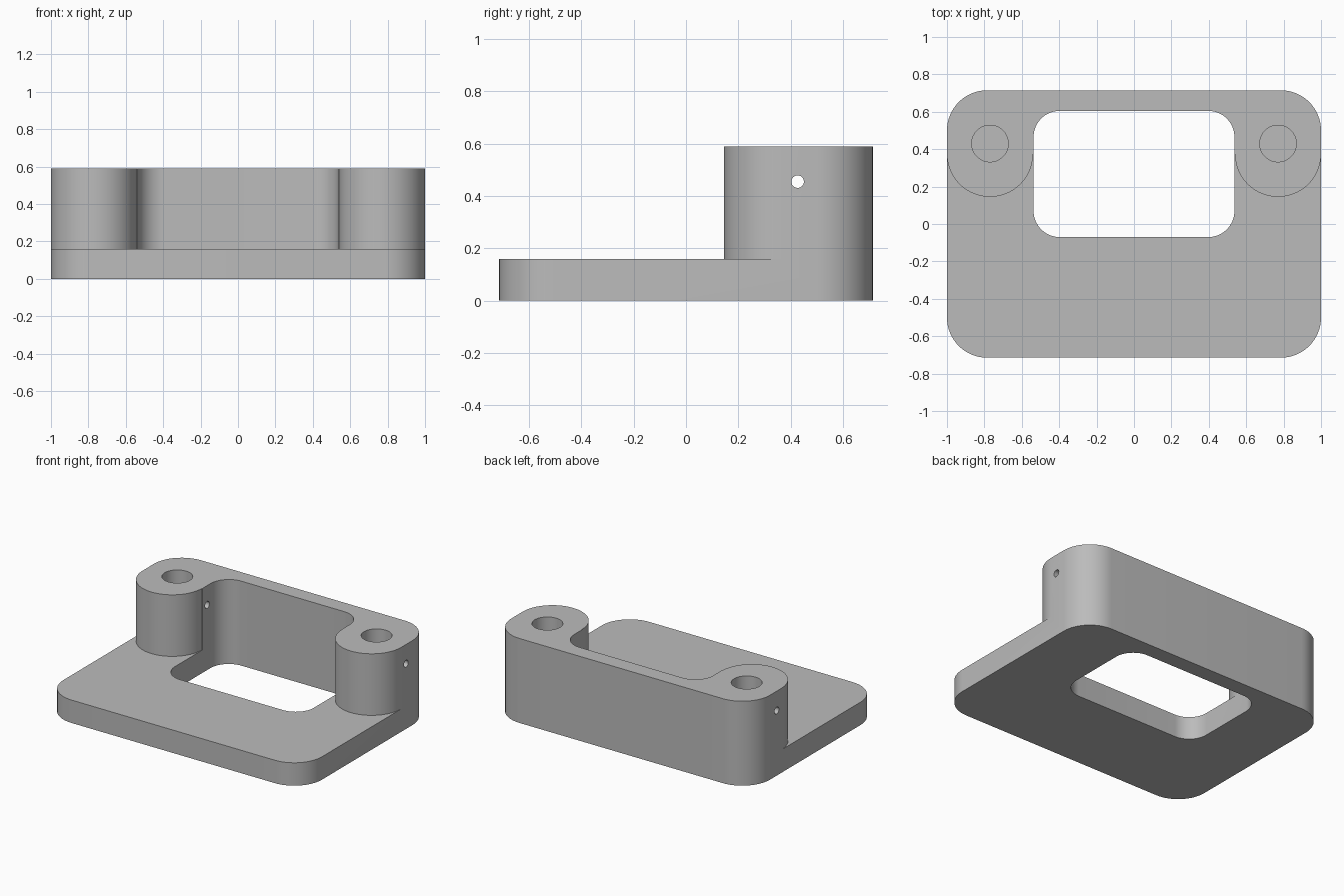
import bpy, bmesh
from math import sin, cos, pi, radians
from mathutils import Matrix

if "Cube" in bpy.data.objects:
    bpy.data.objects.remove(bpy.data.objects["Cube"])

WIDTH, DEPTH, HEIGHT, PLATE = 2.0, 1.43, 0.59, 0.16
POST_X, POST_Y, POST_R = 0.77, 0.375, 0.23
HOLE_Y = 0.43


def arc(cx, cy, r, start, end, steps=16):
    angles = [radians(start + (end - start) * i / steps) for i in range(steps + 1)]
    return [(cx + r * cos(a), cy + r * sin(a)) for a in angles]


def rounded_rect(x, y0, y1, r):
    return (arc(x - r, y1 - r, r, 0, 90) + arc(r - x, y1 - r, r, 90, 180)
            + arc(r - x, y0 + r, r, 180, 270) + arc(x - r, y0 + r, r, 270, 360))


def prism(name, outline, z0, z1, matrix=Matrix()):
    bm = bmesh.new()
    face = bm.faces.new([bm.verts.new((x, y, z0)) for x, y in outline])
    top = bmesh.ops.extrude_face_region(bm, geom=[face])["geom"]
    moved = [v for v in top if isinstance(v, bmesh.types.BMVert)]
    bmesh.ops.translate(bm, verts=moved, vec=(0, 0, z1 - z0))
    bmesh.ops.recalc_face_normals(bm, faces=bm.faces)
    bm.transform(matrix)
    mesh = bpy.data.meshes.new(name)
    bm.to_mesh(mesh)
    bm.free()
    obj = bpy.data.objects.new(name, mesh)
    bpy.context.collection.objects.link(obj)
    return obj


# Full-height block with rounded corners
bracket = prism("bracket", rounded_rect(WIDTH / 2, -DEPTH / 2, DEPTH / 2, 0.215), 0, HEIGHT)

# Window through the plate, also shaping the inside of the back wall
cutters = [prism("window_cutter", rounded_rect(0.537, -0.07, 0.605, 0.14), -0.2, 1)]

# Front relief that leaves the plate and the two round posts
relief = ([(-1.2, -1), (1.2, -1), (1.2, POST_Y)]
          + arc(POST_X, POST_Y, POST_R, 0, -180, 32)
          + arc(-POST_X, POST_Y, POST_R, 0, -180, 32)
          + [(-1.2, POST_Y)])
cutters.append(prism("relief_cutter", relief, PLATE, 1))

# Blind bolt holes in the posts
for side in (-1, 1):
    cutters.append(prism("bolt_hole_cutter",
                         arc(side * POST_X, HOLE_Y, 0.098, 0, 360, 40)[:-1], PLATE, 1))

# Cross pin hole through both posts
sideways = Matrix.Translation((0, HOLE_Y - 0.003, 0.455)) @ Matrix.Rotation(pi / 2, 4, "Y")
cutters.append(prism("pin_hole_cutter", arc(0, 0, 0.024, 0, 360, 24)[:-1], -1.2, 1.2, sideways))

bpy.ops.object.select_all(action="DESELECT")
bpy.context.view_layer.objects.active = bracket
bracket.select_set(True)
for cutter in cutters:
    cutter.hide_render = True
    mod = bracket.modifiers.new(cutter.name, "BOOLEAN")
    mod.operation, mod.solver, mod.object = "DIFFERENCE", "EXACT", cutter
    bpy.ops.object.modifier_apply(modifier=mod.name)
    bpy.data.objects.remove(cutter)

# Plain grey finish
grey = bpy.data.materials.new("grey")
grey.use_nodes = True
colour = (0.5, 0.5, 0.5, 1)
grey.diffuse_color = colour
grey.node_tree.nodes["Principled BSDF"].inputs["Base Color"].default_value = colour
bracket.data.materials.clear()
bracket.data.materials.append(grey)
bpy.ops.object.shade_smooth_by_angle(angle=radians(30))
